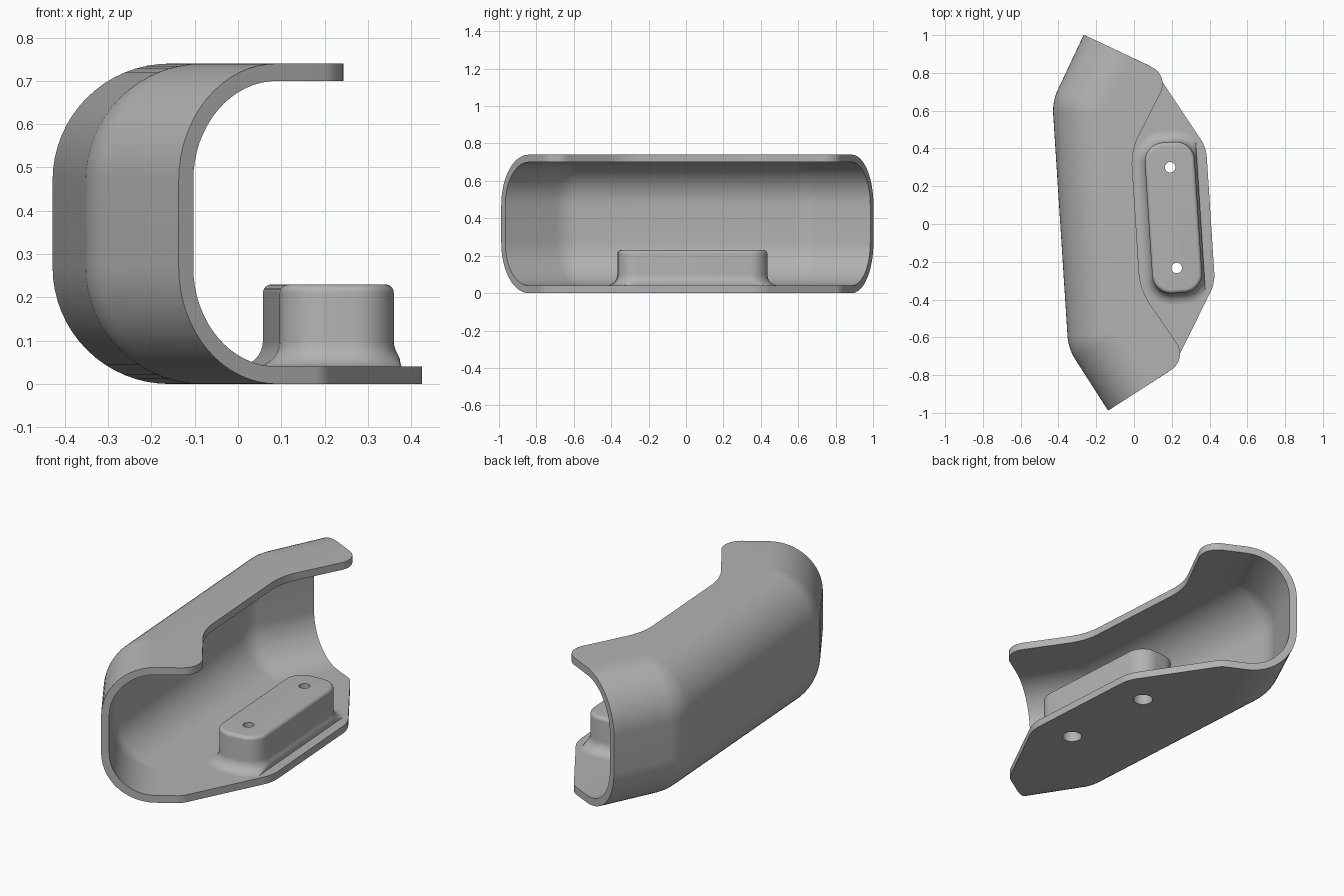
import bpy, bmesh
from math import sin, cos, tan, radians, pi
from mathutils import Vector

cube = bpy.data.objects.get("Cube")
if cube:
    bpy.data.objects.remove(cube, do_unlink=True)

H, T, R = 0.74, 0.04, 0.27            # height, shell thickness, bend radius
BEND = radians(29)                    # angle of each end section
HALF, TIP = 0.656, 0.39               # half middle length, end section length
STEPS = 12

grey = bpy.data.materials.new("plain_grey")
grey.use_nodes = True
grey.diffuse_color = (0.45, 0.45, 0.45, 1)
grey.node_tree.nodes["Principled BSDF"].inputs["Base Color"].default_value = grey.diffuse_color


def make_object(name, bm):
    bmesh.ops.remove_doubles(bm, verts=bm.verts, dist=1e-5)
    bmesh.ops.recalc_face_normals(bm, faces=bm.faces)
    mesh = bpy.data.meshes.new(name)
    bm.to_mesh(mesh)
    bm.free()
    mesh.materials.append(grey)
    obj = bpy.data.objects.new(name, mesh)
    obj.location = (-0.39, -0.005, 0)
    obj.rotation_euler.z = radians(3.7)
    bpy.context.collection.objects.link(obj)
    return obj


def fillet(points, radii):
    """Round the inner corners of an open 2D polyline."""
    pts = [Vector(p) for p in points]
    out = [pts[0]]
    for a, b, c, r in zip(pts, pts[1:], pts[2:], radii):
        u, w = (a - b).normalized(), (c - b).normalized()
        half = u.angle(w) / 2
        centre = b + (u + w).normalized() * r / sin(half)
        start = b + u * r / tan(half) - centre
        end = b + w * r / tan(half) - centre
        for k in range(STEPS + 1):
            f = k / STEPS
            out.append(centre + start.lerp(end, f).normalized() * r)
    return out + [pts[-1]]


def loft(bm, rings):
    """Skin closed rings of points and cap both ends."""
    rows = [[bm.verts.new(p) for p in ring] for ring in rings]
    n = len(rows[0])
    for a, b in zip(rows, rows[1:]):
        for k in range(n):
            bm.faces.new((a[k], a[(k + 1) % n], b[(k + 1) % n], b[k]))
    bm.faces.new(rows[0])
    bm.faces.new(rows[-1])


# Wall stations: a centre and an outward direction, running -y to +y
def outward(a):
    return Vector((-cos(a), sin(a)))


def tip_centre(s):
    tip = Vector((TIP * sin(BEND), s * (HALF + TIP * cos(BEND))))
    return tip - outward(s * BEND) * R


bend_y = HALF - R * tan(BEND / 2)
stations = [(tip_centre(-1), outward(-BEND))]
stations += [(Vector((R, -bend_y)), outward(BEND * (k / STEPS - 1))) for k in range(STEPS + 1)]
stations += [(Vector((R, bend_y)), outward(BEND * k / STEPS)) for k in range(STEPS + 1)]
stations += [(tip_centre(1), outward(BEND))]


def section(r):
    """C profile: (reach from centre, height)."""
    arc = [pi / 2 * k / 16 for k in range(17)]
    low = [(r * sin(b), R - r * cos(b)) for b in arc]
    return low + [(m, H - z) for m, z in reversed(low)]


# Curved shell wall
bm = bmesh.new()
skins = []
for r in (R, R - T):
    grid = [[bm.verts.new((*(c + n * m), z)) for m, z in section(r)] for c, n in stations]
    skins.append(grid)
    for a, b in zip(grid, grid[1:]):
        for k in range(len(a) - 1):
            bm.faces.new((a[k], a[k + 1], b[k + 1], b[k]))
for end in (0, -1):
    a, b = skins[0][end], skins[1][end]
    for k in range(len(a) - 1):
        bm.faces.new((a[k], a[k + 1], b[k + 1], b[k]))


# Flat flanges, mirrored about the middle
def flange(half_edge, radii, z):
    start = tip_centre(1)
    corners = [tuple(start)] + half_edge
    corners += [(x, -y) for x, y in reversed(corners)]
    edge = fillet(corners, radii + radii[::-1])
    ring = edge + [Vector((R, -bend_y)), Vector((R, bend_y))]
    low, high = ([bm.verts.new((*p, h)) for p in ring] for h in (z, z + T))
    bm.faces.new(low)
    bm.faces.new(high)
    for k in range(len(edge) - 1):
        bm.faces.new((low[k], low[k + 1], high[k + 1], high[k]))


flange([(0.541, 0.802), (0.797, 0.36)], [0.1, 0.2], 0)
flange([(0.627, 0.752), (0.40, 0.37)], [0.1, 0.34], H - T)
shell = make_object("curved_shell", bm)


# Mounting pad with a flared foot and a rounded top edge
def pad_ring(grow, z, rad=0.1, hx=0.132, hy=0.40):
    ring = []
    for q, (sx, sy) in enumerate([(1, 1), (-1, 1), (-1, -1), (1, -1)]):
        for k in range(STEPS + 1):
            a = pi / 2 * (q + k / STEPS)
            x = sx * (hx - rad) + (rad + grow) * cos(a)
            y = sy * (hy - rad) + (rad + grow) * sin(a)
            ring.append((0.6 + min(x, hx + 0.012), y, z))
    return ring


FOOT, LIP, TOP = 0.06, 0.02, 0.23
quarter = [pi / 2 * k / 8 for k in range(9)]
rings = [pad_ring(FOOT, T - 0.002)]
rings += [pad_ring(FOOT * (1 - sin(c)), T + FOOT * (1 - cos(c))) for c in quarter]
rings += [pad_ring(-LIP * (1 - cos(c)), TOP - LIP * (1 - sin(c))) for c in quarter]
bm = bmesh.new()
loft(bm, rings)
pad = make_object("mounting_pad", bm)

# Stepped screw holes through the pad and the lower flange
bm = bmesh.new()
for y in (-0.267, 0.267):
    loft(bm, [[(0.6 + r * cos(2 * pi * k / 32), y + r * sin(2 * pi * k / 32), z) for k in range(32)]
              for r, z in ((0.05, -0.1), (0.05, 0.15), (0.028, 0.15), (0.028, 0.3))])
cutter = make_object("screw_hole_cutter", bm)
cutter.hide_render = True

for obj in (shell, pad):
    mod = obj.modifiers.new("screw_holes", "BOOLEAN")
    mod.operation = "DIFFERENCE"
    mod.solver = "EXACT"
    mod.object = cutter
    bpy.context.view_layer.objects.active = obj
    bpy.ops.object.modifier_apply(modifier=mod.name)
    obj.data.shade_smooth()
    obj.data.set_sharp_from_angle(angle=radians(30))
bpy.data.objects.remove(cutter, do_unlink=True)
